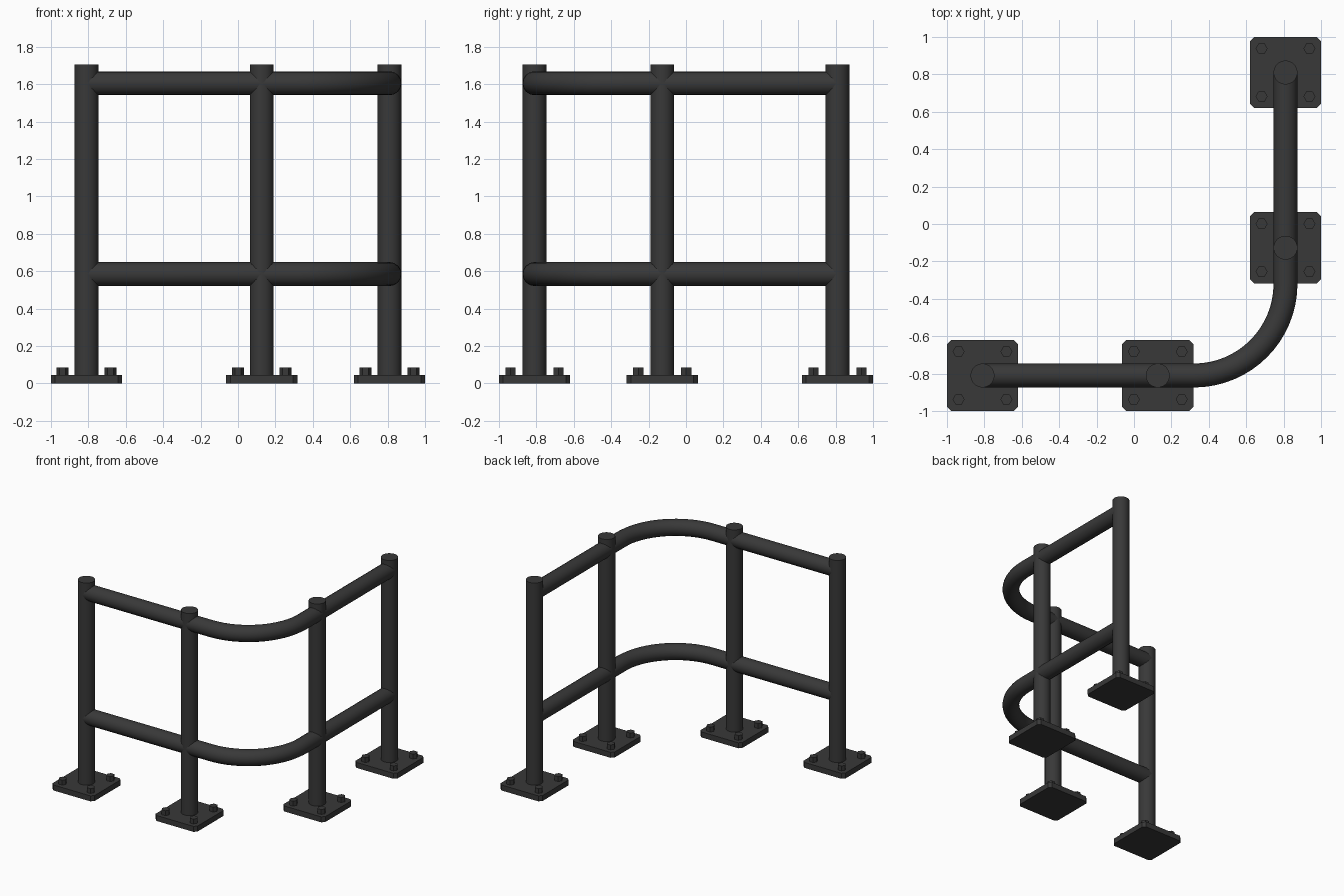
import bpy, bmesh
from math import pi, sin, cos, radians

if "Cube" in bpy.data.objects:
    bpy.data.objects.remove(bpy.data.objects["Cube"])

R = 0.064                      # tube radius
E = 0.81                       # fence line distance from centre
POSTS = [(-E, -E), (0.127, -E), (E, -0.127), (E, E)]

steel = bpy.data.materials.new("dark_steel")
steel.diffuse_color = (0.04, 0.04, 0.04, 1)
steel.use_nodes = True
steel.node_tree.nodes["Principled BSDF"].inputs["Base Color"].default_value = steel.diffuse_color


def finish(ob, name, smooth=False):
    ob.name = name
    ob.data.materials.append(steel)
    if smooth:
        bpy.ops.object.shade_smooth_by_angle(angle=radians(40))
    return ob


def cylinder(name, x, y, z0, z1, r, sides, smooth):
    bpy.ops.mesh.primitive_cylinder_add(vertices=sides, radius=r, depth=z1 - z0,
                                        location=(x, y, (z0 + z1) / 2))
    return finish(bpy.context.object, name, smooth)


def base_plate(name, x, y, half=0.19, cut=0.022, thick=0.045):
    # square plate with clipped corners
    a, b = half, half - cut
    outline = [(a, -b), (a, b), (b, a), (-b, a), (-a, b), (-a, -b), (-b, -a), (b, -a)]
    bm = bmesh.new()
    face = bm.faces.new([bm.verts.new((px, py, 0)) for px, py in outline])
    ext = bmesh.ops.extrude_face_region(bm, geom=[face])
    top = [v for v in ext["geom"] if isinstance(v, bmesh.types.BMVert)]
    bmesh.ops.translate(bm, verts=top, vec=(0, 0, thick))
    bmesh.ops.recalc_face_normals(bm, faces=bm.faces)
    me = bpy.data.meshes.new(name)
    bm.to_mesh(me)
    bm.free()
    ob = bpy.data.objects.new(name, me)
    ob.location = (x, y, 0)
    bpy.context.collection.objects.link(ob)
    finish(ob, name)


def rail(name, z, bend=0.49, steps=16):
    # straight run, quarter bend, straight run
    c = E - bend
    pts = [(-E, -E)]
    for i in range(steps + 1):
        t = -pi / 2 + i / steps * pi / 2
        pts.append((c + bend * cos(t), -c + bend * sin(t)))
    pts.append((E, E))
    cu = bpy.data.curves.new(name, "CURVE")
    cu.dimensions = "3D"
    cu.bevel_depth = R
    cu.bevel_resolution = 6
    cu.use_fill_caps = True
    sp = cu.splines.new("POLY")
    sp.points.add(len(pts) - 1)
    for p, (x, y) in zip(sp.points, pts):
        p.co = (x, y, z, 1)
    ob = bpy.data.objects.new(name, cu)
    bpy.context.collection.objects.link(ob)
    bpy.ops.object.select_all(action="DESELECT")
    ob.select_set(True)
    bpy.context.view_layer.objects.active = ob
    bpy.ops.object.convert(target="MESH")
    finish(bpy.context.object, name, True)


# posts with plates and hex bolts
for i, (x, y) in enumerate(POSTS, 1):
    base_plate(f"base_plate_{i}", x, y)
    cylinder(f"post_{i}", x, y, 0.03, 1.706, R, 32, True)
    n = 0
    for sx in (-1, 1):
        for sy in (-1, 1):
            n += 1
            bolt = cylinder(f"bolt_{i}_{n}", x + sx * 0.128, y + sy * 0.128,
                            0.03, 0.085, 0.032, 6, False)
            bolt.rotation_euler.z = pi / 2   # hex points along x

# curved rails
rail("lower_rail", 0.585)
rail("upper_rail", 1.605)
